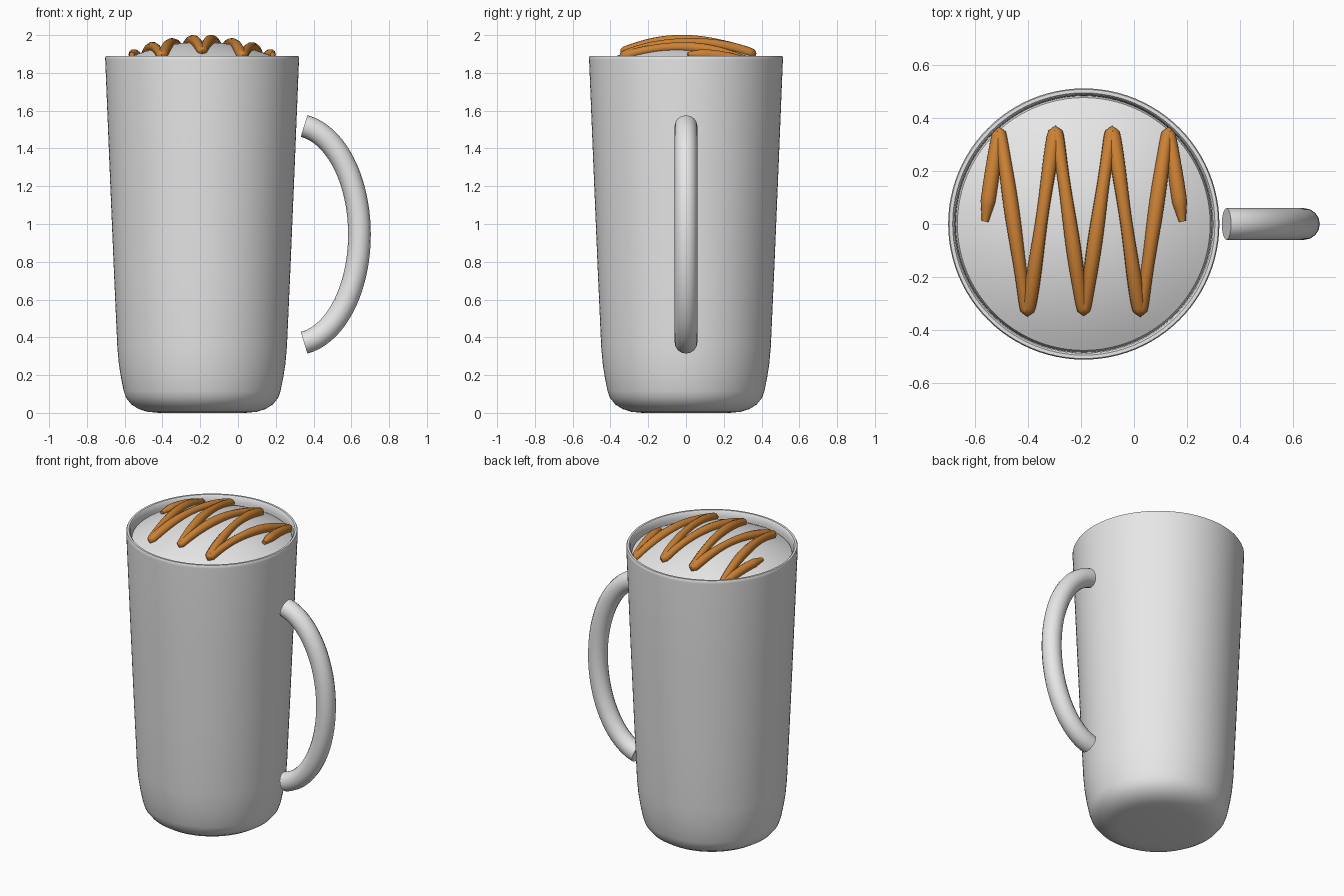
import bpy, math

if "Cube" in bpy.data.objects:
    bpy.data.objects.remove(bpy.data.objects["Cube"])

CX = -0.19  # axis of the cup


def material(name, rgb):
    m = bpy.data.materials.new(name)
    m.diffuse_color = (*rgb, 1)
    m.use_nodes = True
    m.node_tree.nodes["Principled BSDF"].inputs["Base Color"].default_value = m.diffuse_color
    return m


white = material("white ceramic", (0.8, 0.8, 0.8))
caramel = material("caramel brown", (0.6, 0.22, 0.035))


def lathe(name, profile, mat, sides=96, angle=40):
    """Revolve (radius, z) points around the cup axis."""
    verts, faces, rings = [], [], []
    for r, z in profile:
        if r == 0:
            rings.append([len(verts)] * sides)
            verts.append((0, 0, z))
        else:
            rings.append(list(range(len(verts), len(verts) + sides)))
            verts += [(r * math.cos(2 * math.pi * i / sides),
                       r * math.sin(2 * math.pi * i / sides), z) for i in range(sides)]
    for a, b in zip(rings, rings[1:]):
        for i in range(sides):
            j = (i + 1) % sides
            faces.append(list(dict.fromkeys((a[i], a[j], b[j], b[i]))))
    me = bpy.data.meshes.new(name)
    me.from_pydata(verts, [], faces)
    me.materials.append(mat)
    ob = bpy.data.objects.new(name, me)
    ob.location.x = CX
    bpy.context.collection.objects.link(ob)
    smooth(ob, angle)
    return ob


def smooth(ob, angle):
    bpy.ops.object.select_all(action='DESELECT')
    ob.select_set(True)
    bpy.context.view_layer.objects.active = ob
    bpy.ops.object.shade_smooth_by_angle(angle=math.radians(angle))


def tube(name, points, radius, mat, resolution, scales=None):
    """Round tube along points, converted to a mesh."""
    cu = bpy.data.curves.new(name, 'CURVE')
    cu.dimensions = '3D'
    cu.bevel_depth = radius
    cu.bevel_resolution = resolution
    cu.use_fill_caps = True
    sp = cu.splines.new('POLY')
    sp.points.add(len(points) - 1)
    for i, p in enumerate(points):
        sp.points[i].co = (*p, 1)
        sp.points[i].radius = scales[i] if scales else 1
    cu.materials.append(mat)
    ob = bpy.data.objects.new(name, cu)
    bpy.context.collection.objects.link(ob)
    bpy.ops.object.select_all(action='DESELECT')
    ob.select_set(True)
    bpy.context.view_layer.objects.active = ob
    bpy.ops.object.convert(target='MESH')
    ob = bpy.context.view_layer.objects.active
    smooth(ob, 50)
    return ob


# Cup: outer wall with rounded foot, rolled rim, inner wall and floor
lathe("cup", [(0, 0), (0.23, 0.0), (0.29, 0.006), (0.335, 0.02), (0.375, 0.045),
              (0.403, 0.08), (0.415, 0.115), (0.43, 0.19), (0.441, 0.26), (0.449, 0.35),
              (0.467, 0.75), (0.49, 1.3), (0.513, 1.87), (0.513, 1.882), (0.509, 1.89),
              (0.496, 1.89), (0.489, 1.882), (0.486, 1.85), (0.46, 1.3), (0.42, 0.35),
              (0.39, 0.13), (0.3, 0.05), (0, 0.04)], white)


# Foam dome
def dome(r):
    return 1.965 - r * r / 1.8


foam = [(0.478 * i / 16, dome(0.478 * i / 16)) for i in range(16, -1, -1)]
lathe("foam", [(0.487, 1.81)] + foam, white)

# Handle: half ellipse standing just clear of the cup
end = math.acos(0.15)
arc = [end * (1 - 2 * i / 48) for i in range(49)]
tube("handle", [(0.298 + 0.345 * math.cos(a), 0, 0.945 + 0.58 * math.sin(a)) for a in arc],
     0.06, white, 6)

# Caramel drizzle: softened zigzag following the dome, with rounded ends
N, K = 280, 0.985
path, scales = [], []
for i in range(N + 1):
    t = 7 * math.pi * i / N
    x = -0.373 + 0.746 * i / N
    y = 0.01 + 0.335 * math.asin(K * math.sin(t)) / math.asin(K)
    path.append((x + CX, y, dome(math.hypot(x, y)) + 0.01))
    taper = min(1, 0.5 + min(i, N - i) / 8)
    scales.append(taper * (1 + 0.1 * math.sin(2.7 * t)))
tube("caramel_drizzle", path, 0.026, caramel, 3, scales)
